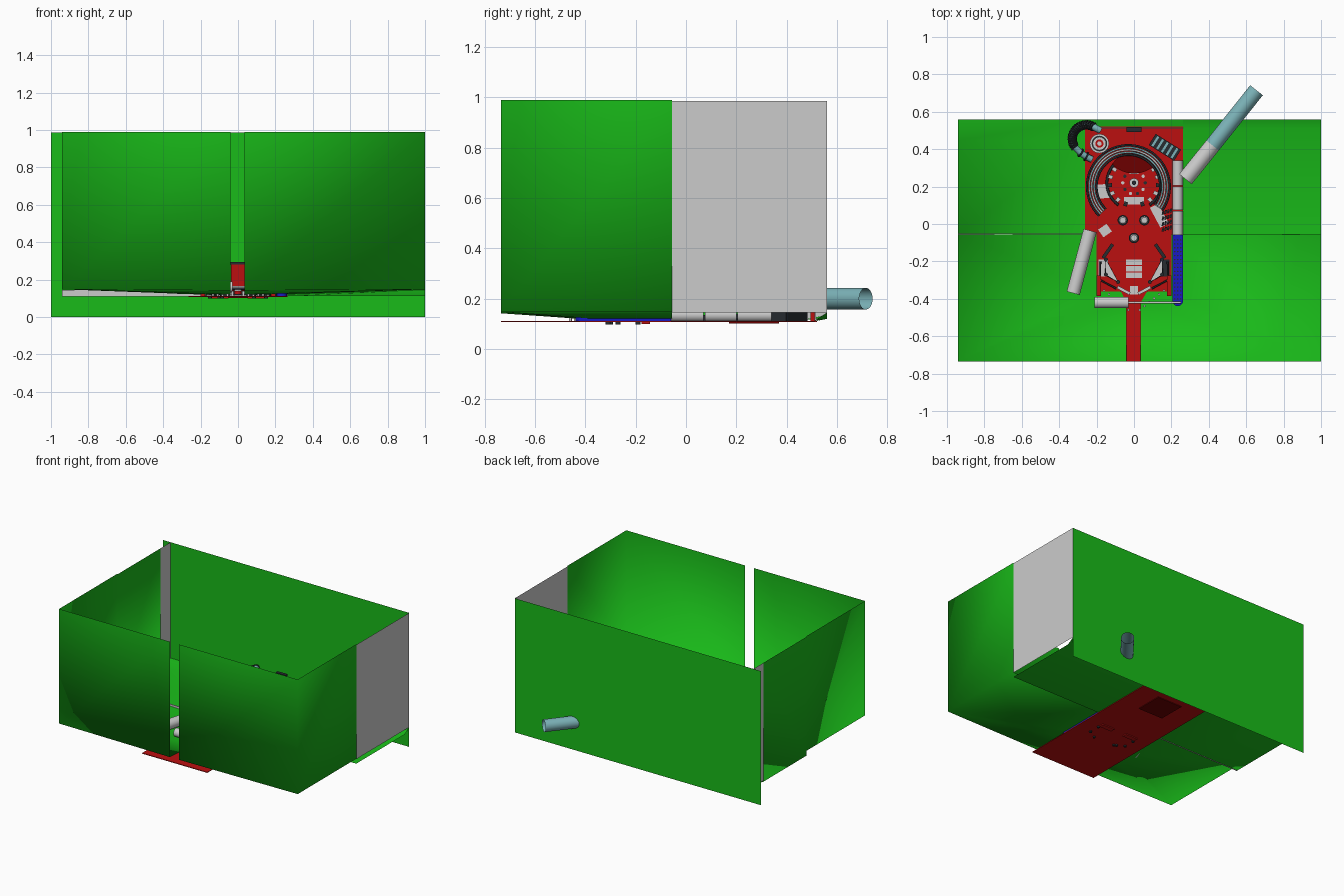
import bpy, bmesh, math
from mathutils import Vector, Matrix

def mat(name, c):
    m = bpy.data.materials.new(name)
    m.diffuse_color = (*c, 1)
    return m

GREEN, RED = mat("green", (0.01, 0.5, 0.01)), mat("red", (0.5, 0.005, 0.005))
DARK, TEAL = mat("dark", (0.02, 0.025, 0.03)), mat("teal", (0.2, 0.45, 0.48))
BLUE, MAROON = mat("blue", (0.01, 0.01, 0.55)), mat("maroon", (0.15, 0, 0))

def finish(bm, name, m=None, smooth=False):
    me = bpy.data.meshes.new(name)
    for f in bm.faces:
        f.smooth = smooth
    bm.to_mesh(me)
    bm.free()
    ob = bpy.data.objects.new(name, me)
    bpy.context.collection.objects.link(ob)
    if m:
        me.materials.append(m)
    return ob

def sheet(name, verts, faces, m=None, smooth=True):
    bm = bmesh.new()
    vs = [bm.verts.new(v) for v in verts]
    for f in faces:
        bm.faces.new([vs[i] for i in f])
    return finish(bm, name, m, smooth)

def box(name, x, y, w, d, z0, z1, m=None, rot=0):
    bm = bmesh.new()
    M = Matrix.Translation((x, y, (z0 + z1) / 2)) @ Matrix.Rotation(math.radians(rot), 4, 'Z')
    bmesh.ops.create_cube(bm, size=1, matrix=M @ Matrix.Diagonal((w, d, z1 - z0, 1)))
    return finish(bm, name, m)

def tube(name, a, b, r, m=None, cap=True, r2=None, seg=24):
    a, b = Vector(a), Vector(b)
    bm = bmesh.new()
    M = Matrix.Translation((a + b) / 2) @ (b - a).to_track_quat('Z', 'Y').to_matrix().to_4x4()
    bmesh.ops.create_cone(bm, cap_ends=cap, segments=seg, radius1=r,
                          radius2=r if r2 is None else r2, depth=(b - a).length, matrix=M)
    ob = finish(bm, name, m, True)
    for p in ob.data.polygons:
        p.use_smooth = len(p.vertices) == 4
    return ob

def post(name, x, y, r, z0, z1, m=None, r2=None):
    return tube(name, (x, y, z0), (x, y, z1), r, m, True, r2, 16)

def wire(name, pts, r, m=None, cyclic=False):
    cu = bpy.data.curves.new(name, 'CURVE')
    cu.dimensions = '3D'
    cu.bevel_depth, cu.bevel_resolution = r, 2
    cu.use_fill_caps = True
    s = cu.splines.new('POLY')
    s.points.add(len(pts) - 1)
    s.use_cyclic_u = cyclic
    for p, q in zip(s.points, pts):
        p.co = (*q, 1)
    ob = bpy.data.objects.new(name, cu)
    bpy.context.collection.objects.link(ob)
    if m:
        cu.materials.append(m)
    return ob

def arc(cx, cy, z, r, a0, a1, n=40):
    return [(cx + r * math.cos(math.radians(a0 + (a1 - a0) * i / n)),
             cy + r * math.sin(math.radians(a0 + (a1 - a0) * i / n)), z) for i in range(n + 1)]

# front halves of the enclosure: wall, side and sloping floor in one smooth sheet
for name, s, xo, xi in (("front_left_shell", -1, -0.94, -0.04), ("front_right_shell", 1, 1.0, 0.035)):
    v = [(xo, -0.055, 0.148), (xo, -0.735, 0.148), (xi, -0.735, 0.142),
         (xi, -0.42, 0.12), (s * 0.07, -0.36, 0.12), (s * 0.2, -0.36, 0.12), (s * 0.2, -0.055, 0.12),
         (xo, -0.055, 0.99), (xo, -0.735, 0.99), (xi, -0.735, 0.99)]
    f = [(0, 1, 5, 6), (1, 4, 5), (1, 3, 4), (1, 2, 3), (0, 7, 8, 1), (1, 8, 9, 2)]
    sheet(name, v, f if s < 0 else [q[::-1] for q in f], GREEN)

# rear walls and floors
sheet("back_wall", [(-1, 0.56, 0), (1, 0.56, 0), (1, 0.56, 0.985), (-1, 0.56, 0.985)], [(0, 1, 2, 3)], GREEN)
sheet("right_rear_wall", [(1, -0.055, 0.145), (1, 0.56, 0.145), (1, 0.56, 0.985), (1, -0.055, 0.985)], [(0, 1, 2, 3)])
sheet("left_rear_strip", [(-0.94, 0.445, 0.12), (-0.94, 0.56, 0.12), (-0.94, 0.56, 0.985), (-0.94, 0.445, 0.985)], [(0, 1, 2, 3)])
sheet("left_rear_shell", [(-0.94, -0.055, 0.112), (-0.262, -0.055, 0.112), (-0.262, 0.445, 0.112), (-0.94, 0.445, 0.112),
                          (-0.262, 0.56, 0.125), (-0.94, 0.56, 0.135), (-0.94, -0.055, 0.985), (-0.94, 0.445, 0.985)],
      [(0, 1, 2, 3), (3, 2, 4, 5), (0, 3, 7, 6)], GREEN)
sheet("right_rear_floor", [(0.262, -0.055, 0.112), (1, -0.055, 0.112), (1, 0.51, 0.112), (1, 0.56, 0.145),
                           (0.262, 0.56, 0.12), (0.262, 0.51, 0.112)], [(0, 1, 2, 5), (5, 2, 3, 4)], GREEN)
sheet("rear_floor_strip", [(-0.262, 0.52, 0.112), (0.262, 0.52, 0.112), (0.262, 0.56, 0.12), (-0.262, 0.56, 0.125)],
      [(0, 1, 2, 3)], GREEN)
box("floor_divider", -0.57, -0.053, 0.74, 0.006, 0.11, 0.145)

# table bed and rear board
box("table_bed", 0, -0.107, 0.53, 1.256, 0.107, 0.112, RED)
box("rear_rail", 0.005, 0.513, 0.52, 0.006, 0.112, 0.16)
box("rear_panel", 0, 0.505, 0.075, 0.02, 0.112, 0.28, RED)
box("rear_panel_cap", 0, 0.505, 0.08, 0.025, 0.28, 0.295, DARK)

# large looping rail ramp
for i in range(5):
    r = 0.17 + i * 0.013
    p = arc(-0.03, 0.2, 0.15 + 0.004 * (i % 2), r, -35, 225)
    wire("loop_rail", p, 0.0055, (DARK, TEAL, None, TEAL, DARK)[i])

# ribbed coil ramp, with its target
coil = [(-0.18 + 0.0, 0.50, 0.26)] + [(x - 0.015, y, z - 0.01 + 0.0) for x, y, z in
        [(q[0], q[1], 0.28 - 0.12 * k / 18) for k, q in enumerate(arc(-0.24, 0.455, 0, 0.075, 60, 215, 18))]]
coil += [(-0.285, 0.38, 0.15), (-0.255, 0.36, 0.14), (-0.225, 0.345, 0.135)]
wire("coil_core", coil, 0.018, TEAL)
for a, b in zip(coil[1:], coil[2:]):
    d = (Vector(b) - Vector(a)).normalized() * 0.004
    tube("coil_rib", Vector(a) - d, Vector(a) + d, 0.025, DARK, seg=12)
for r, z, m in ((0.052, 0.13, None), (0.042, 0.136, DARK), (0.034, 0.142, None), (0.022, 0.148, RED), (0.012, 0.154, None)):
    post("round_target", -0.185, 0.43, r, 0.112, z, m)

# upper ring of lamps and targets
for i in range(16):
    a = math.radians(-70 + 320 * i / 15)
    x, y = 0.13 * math.cos(a), 0.22 + 0.12 * math.sin(a)
    if y < 0.3:
        box("ring_target", x, y, 0.024, 0.02, 0.112, 0.14, DARK if i % 3 == 0 else None, math.degrees(a))
wire("ring_wall", arc(0, 0.22, 0.125, 0.145, -55, 235), 0.007, DARK)
for i in range(10):
    a = math.tau * i / 10
    post("ring_lamp", 0.06 * math.cos(a), 0.22 + 0.06 * math.sin(a), 0.009, 0.112, 0.116, None if i % 2 else DARK)
post("centre_hub", 0, 0.22, 0.025, 0.112, 0.125)
post("centre_cap", 0, 0.22, 0.012, 0.125, 0.135, DARK)
crescent = [p[:2] for p in arc(0, 0.26, 0, 0.13, 25, 155, 16)] + [p[:2] for p in arc(0, 0.43, 0, 0.16, 222, 318, 16)]
bm = bmesh.new()
f = bm.faces.new([bm.verts.new((x, y, 0.145)) for x, y in crescent])
g = bmesh.ops.extrude_face_region(bm, geom=[f])
bmesh.ops.translate(bm, vec=(0, 0, -0.03), verts=[e for e in g['geom'] if isinstance(e, bmesh.types.BMVert)])
finish(bm, "crescent_canopy", MAROON)

# pop bumpers
for x, y in ((-0.06, 0.02), (0.055, 0.02), (0, -0.075)):
    post("bumper_skirt", x, y, 0.028, 0.112, 0.122, DARK)
    post("bumper_body", x, y, 0.018, 0.122, 0.138, RED)
    post("bumper_cap", x, y, 0.022, 0.138, 0.146, None, 0.016)

# flat grey plates
for x, y, w, d, r in ((-0.165, 0.175, 0.065, 0.075, 5), (0, 0.125, 0.105, 0.04, 0), (0.135, 0.045, 0.05, 0.12, 28),
                      (-0.155, -0.035, 0.055, 0.05, 35), (0, -0.205, 0.085, 0.03, 0), (0, -0.24, 0.085, 0.03, 0),
                      (0, -0.275, 0.085, 0.03, 0), (0, -0.355, 0.045, 0.045, 0), (0, 0.075 + 0.2, 0.05, 0.015, 0)):
    box("plate", x, y, w, d, 0.112, 0.118, None, r)
for i in range(4):
    for j in range(4):
        box("grid_target", 0.155 + i * 0.014, -0.03 + j * 0.03 + i * 0.004, 0.01, 0.022, 0.112, 0.135, DARK, -15)

# corner machine box
box("corner_box", 0.165, 0.41, 0.16, 0.07, 0.112, 0.15, DARK, -32)
for i in range(5):
    t = -0.06 + i * 0.03
    box("corner_box_slat", 0.165 + t * 0.85, 0.41 - t * 0.53, 0.012, 0.06, 0.15, 0.158, TEAL, -32)

# slingshots, flippers, lane guides, mirrored left and right
for s in (-1, 1):
    tri = [(s * 0.15, -0.19, 0.13), (s * 0.15, -0.27, 0.13), (s * 0.085, -0.31, 0.13)]
    wire("slingshot_band", tri, 0.006, DARK, True)
    sheet("slingshot_top", [(x, y, 0.137) for x, y, z in tri], [(0, 1, 2)], None, False)
    for x, y, z in tri:
        post("slingshot_post", x, y, 0.01, 0.098, 0.142, DARK)
    wire("lane_guide", [(s * 0.18, -0.2, 0.125), (s * 0.18, -0.3, 0.125), (s * 0.095, -0.345, 0.125)], 0.005, DARK)
    box("flipper", s * 0.055, -0.355, 0.075, 0.016, 0.118, 0.138, None, s * 28)
    box("side_panel", s * 0.165, -0.235, 0.05, 0.09, 0.112, 0.116, None if s < 0 else DARK)
    box("outlane", s * 0.188, -0.33, 0.025, 0.11, 0.112, 0.13, RED)
    box("upper_arm", s * 0.14, -0.145, 0.018, 0.09, 0.112, 0.14, DARK, s * 35)
    for i in range(6):
        post("drain_peg", s * (0.03 + i * 0.026), -0.46 + i * 0.021, 0.006, 0.112, 0.14)
    box("under_bracket", s * 0.1, -0.16, 0.1, 0.035, 0.1, 0.107, RED)
post("under_peg", -0.1, -0.3, 0.01, 0.098, 0.107, DARK)
box("under_motor", 0, 0.27, 0.2, 0.2, 0.102, 0.107, MAROON)

# launch lane: studded blue part, then grey trough
box("blue_lane", 0.234, -0.24, 0.054, 0.36, 0.112, 0.14, BLUE)
post("blue_lane_end", 0.234, -0.412, 0.027, 0.112, 0.14, BLUE)
for i in range(3):
    for j in range(16):
        post("lane_stud", 0.218 + i * 0.016, -0.4 + j * 0.021, 0.004, 0.14, 0.143, DARK)
for y0, y1 in ((-0.06, 0.07), (0.075, 0.2), (0.205, 0.34)):
    tube("grey_trough", (0.234, y0, 0.135), (0.234, y1, 0.135), 0.027)

# plunger cylinders and the open pipe through the back wall
tube("left_cylinder", (-0.325, -0.37, 0.16), (-0.235, -0.035, 0.16), 0.036)
tube("plunger_handle", (-0.21, -0.42, 0.16), (-0.03, -0.42, 0.16), 0.03)
tube("plunger_rod", (-0.03, -0.42, 0.16), (0.25, -0.42, 0.16), 0.006)
tube("pipe_inner", (0.275, 0.24, 0.2), (0.42, 0.42, 0.2), 0.043, None, False)
tube("pipe_outer", (0.42, 0.42, 0.2), (0.655, 0.715, 0.2), 0.043, TEAL, False)
